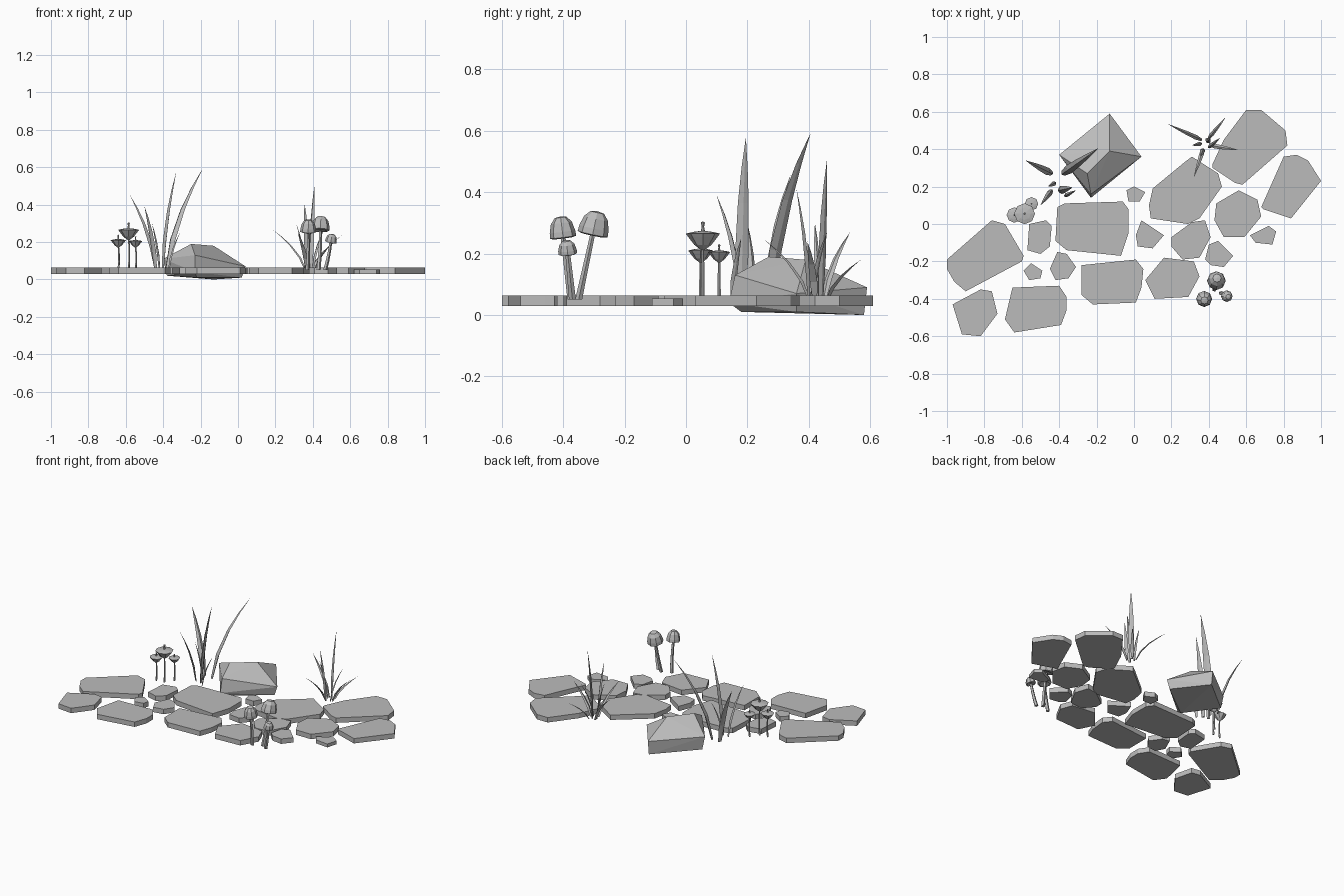
import bpy
import bmesh
import math
from mathutils import Vector

default_cube = bpy.data.objects.get("Cube")
if default_cube:
    bpy.data.objects.remove(default_cube, do_unlink=True)

# Single flat stone grey used by every part
grey = bpy.data.materials.new("stone_grey")
grey.use_nodes = True
grey.diffuse_color = (.5, .5, .5, 1)
grey.node_tree.nodes["Principled BSDF"].inputs["Base Color"].default_value = (.5, .5, .5, 1)


def finish(name, bm):
    """Turn a bmesh into a flat shaded object."""
    bmesh.ops.recalc_face_normals(bm, faces=bm.faces)
    mesh = bpy.data.meshes.new(name)
    bm.to_mesh(mesh)
    bm.free()
    mesh.materials.append(grey)
    obj = bpy.data.objects.new(name, mesh)
    bpy.context.collection.objects.link(obj)
    return obj


def stone(name, *outline, low=.03, high=.063):
    """Extrude a slab from its outline."""
    bm = bmesh.new()
    base = bm.faces.new([bm.verts.new((x, y, low)) for x, y in outline])
    result = bmesh.ops.extrude_face_region(bm, geom=[base], use_keep_orig=True)
    top = [item for item in result["geom"] if isinstance(item, bmesh.types.BMVert)]
    bmesh.ops.translate(bm, verts=top, vec=(0, 0, high - low))
    return finish(name, bm)


def loft(name, rings):
    """Bridge rings of points into a closed skin."""
    bm = bmesh.new()
    loops = [[bm.verts.new(point) for point in ring] for ring in rings]
    count = len(loops[0])
    for lower, upper in zip(loops, loops[1:]):
        for i in range(count):
            j = (i + 1) % count
            bm.faces.new((lower[i], lower[j], upper[j], upper[i]))
    bm.faces.new(loops[0])
    bm.faces.new(loops[-1])
    bmesh.ops.remove_doubles(bm, verts=bm.verts, dist=.0005)
    return finish(name, bm)


def lathe(name, origin, axis, profile, sides):
    """Revolve (radius, height) pairs around a tilted axis."""
    turn = Vector((0, 0, 1)).rotation_difference(Vector(axis))
    rings = []
    for radius, height in profile:
        ring = []
        for i in range(sides):
            angle = math.tau * i / sides
            point = Vector((radius * math.cos(angle), radius * math.sin(angle), height))
            ring.append(Vector(origin) + turn @ point)
        rings.append(ring)
    return loft(name, rings)


def stem(name, foot, head, radius, bend):
    """Slim five sided stem with a slight bow."""
    foot, head = Vector(foot), Vector(head)
    rings = []
    for step in range(4):
        t = step / 3
        centre = foot.lerp(head, t) + Vector((bend, 0, 0)) * math.sin(math.pi * t)
        size = radius * (1 - t * .3)
        rings.append([centre + Vector((math.cos(math.tau * i / 5),
                                       math.sin(math.tau * i / 5), 0)) * size
                      for i in range(5)])
    return loft(name, rings)


def blade(name, foot, tip, width):
    """Tapered, creased grass blade that arches outwards."""
    start, end = Vector((*foot, .05)), Vector(tip)
    reach = end - start
    lean = Vector((reach.x, reach.y, 0)).normalized()
    side = Vector((-lean.y, lean.x, 0))
    rings = []
    for t, taper in ((0, .6), (.3, 1), (.6, .8), (.82, .45), (1, .02)):
        along = .35 * t + .65 * t * t
        centre = start + Vector((reach.x * along, reach.y * along, reach.z * t))
        half = side * width * taper / 2
        fold = lean * width * taper * .3
        rings.append([centre - half, centre - fold, centre + half, centre + fold * .4])
    return loft(name, rings)


def mushroom(name, foot, neck, radius, height):
    """Bell shaped cap on a leaning stem."""
    stem(name + "_stem", foot, neck, .012, .003)
    axis = Vector(neck) - Vector(foot)
    bell = [(0, .15), (.75, .0), (1, .05), (.97, .3), (.8, .7), (.45, .95), (0, 1)]
    lathe(name + "_cap", neck, axis, [(r * radius, h * height) for r, h in bell], 8)


def cup_flower(name, x, y, rim, radius):
    """Shallow cup with a centre spike on a thin stem."""
    stem(name + "_stem", (x, y, .05), (x, y, rim - radius * .8), .006, .004)
    cup = [(.1, -.95), (.5, -.65), (.85, -.2), (1, 0), (.6, .1), (.12, .16),
           (.07, .4), (.12, .65), (0, .72)]
    lathe(name + "_cup", (x, y, rim), (0, 0, 1),
          [(r * radius, h * radius) for r, h in cup], 8)


# Paving stones, left side of the path first
stone("far_left_slab", (-1, -.19), (-.76, .02), (-.69, 0), (-.59, -.17), (-.6, -.2),
      (-.9, -.36), (-.96, -.31), (-1, -.24))
stone("front_left_slab", (-.97, -.43), (-.82, -.35), (-.76, -.36), (-.73, -.48),
      (-.82, -.6), (-.92, -.59))
stone("front_inner_slab", (-.65, -.34), (-.4, -.33), (-.36, -.39), (-.36, -.46),
      (-.39, -.54), (-.64, -.58), (-.69, -.51))
stone("centre_slab", (-.41, .09), (-.37, .11), (-.06, .12), (-.03, .08), (-.03, -.05),
      (-.07, -.17), (-.36, -.14), (-.42, -.09))
stone("front_centre_slab", (-.28, -.22), (.01, -.19), (.05, -.24), (.04, -.34),
      (.01, -.42), (-.22, -.43), (-.28, -.38))
stone("left_small_stone", (-.56, 0), (-.47, .02), (-.44, -.01), (-.45, -.12),
      (-.5, -.16), (-.57, -.14))
stone("left_pebble", (-.59, -.25), (-.55, -.21), (-.49, -.25), (-.5, -.29), (-.56, -.3))
stone("inner_small_stone", (-.41, -.15), (-.36, -.16), (-.31, -.23), (-.35, -.29),
      (-.42, -.3), (-.45, -.24))

# Paving stones, right side of the path
stone("centre_pebble", (-.04, .18), (0, .2), (.06, .17), (.03, .12), (-.03, .12))
stone("centre_small_stone", (.04, .02), (.16, -.06), (.1, -.13), (.02, -.12), (.01, -.06))
stone("front_right_slab", (.16, -.18), (.32, -.2), (.35, -.28), (.29, -.39),
      (.11, -.4), (.06, -.3))
stone("right_small_stone", (.2, -.07), (.31, .01), (.38, .02), (.41, -.07),
      (.35, -.18), (.26, -.19), (.2, -.12))
stone("front_small_stone", (.38, -.19), (.4, -.11), (.45, -.09), (.53, -.17),
      (.48, -.23), (.41, -.22))
stone("back_centre_slab", (.08, .1), (.1, .19), (.27, .33), (.31, .36), (.45, .27),
      (.47, .2), (.35, .03), (.29, 0), (.09, .03))
stone("back_right_slab", (.42, .32), (.48, .45), (.6, .61), (.68, .61), (.81, .5),
      (.82, .42), (.58, .21), (.54, .22), (.42, .3))
stone("far_right_slab", (.68, .09), (.8, .36), (.87, .37), (.93, .34), (1, .23),
      (.84, .03), (.69, .08))
stone("right_medium_slab", (.44, .11), (.56, .18), (.66, .13), (.68, .04),
      (.59, -.07), (.48, -.07), (.43, .02))
stone("right_pebble", (.62, -.06), (.72, -.01), (.76, -.04), (.74, -.11), (.65, -.1),
      high=.053)

# Boulder as a faceted hull
rock = bmesh.new()
for corner in ((-.13, .58, 0), (.02, .36, .01), (-.22, .18, .01), (-.38, .37, .02),
               (-.13, .59, .09), (.04, .36, .07), (-.23, .14, .04), (-.23, .16, .13),
               (-.4, .37, .11), (-.25, .27, .19), (-.13, .39, .18)):
    rock.verts.new(corner)
bmesh.ops.convex_hull(rock, input=rock.verts)
finish("boulder", rock)

# Mushrooms beside the front stones
mushroom("left_mushroom", (.37, -.375, .05), (.375, -.4, .25), .043, .072)
mushroom("tall_mushroom", (.43, -.35, .05), (.44, -.305, .26), .05, .08)
mushroom("short_mushroom", (.465, -.37, .05), (.495, -.385, .197), .031, .048)

# Cup flowers beside the left stones
cup_flower("left_flower", -.64, .048, .21, .041)
cup_flower("tall_flower", -.585, .055, .265, .056)
cup_flower("right_flower", -.548, .108, .205, .036)

# Large grass tuft in front of the boulder
for foot, tip, width in (((-.38, .27), (-.19, .405, .59), .05),
                         ((-.4, .18), (-.33, .195, .575), .045),
                         ((-.44, .27), (-.58, .34, .455), .04),
                         ((-.44, .18), (-.5, .1, .39), .03),
                         ((-.37, .15), (-.31, .18, .25), .022),
                         ((-.42, .22), (-.46, .2, .3), .025)):
    blade("large_grass_blade", foot, tip, width)

# Small grass tuft behind the right stones
for foot, tip, width in (((.36, .45), (.18, .535, .27), .025),
                         ((.39, .44), (.41, .46, .51), .035),
                         ((.37, .4), (.355, .36, .41), .028),
                         ((.4, .46), (.49, .57, .18), .022),
                         ((.41, .42), (.56, .395, .24), .025),
                         ((.37, .4), (.32, .25, .25), .025),
                         ((.36, .43), (.31, .42, .3), .022),
                         ((.4, .41), (.46, .46, .27), .022)):
    blade("small_grass_blade", foot, tip, width)
